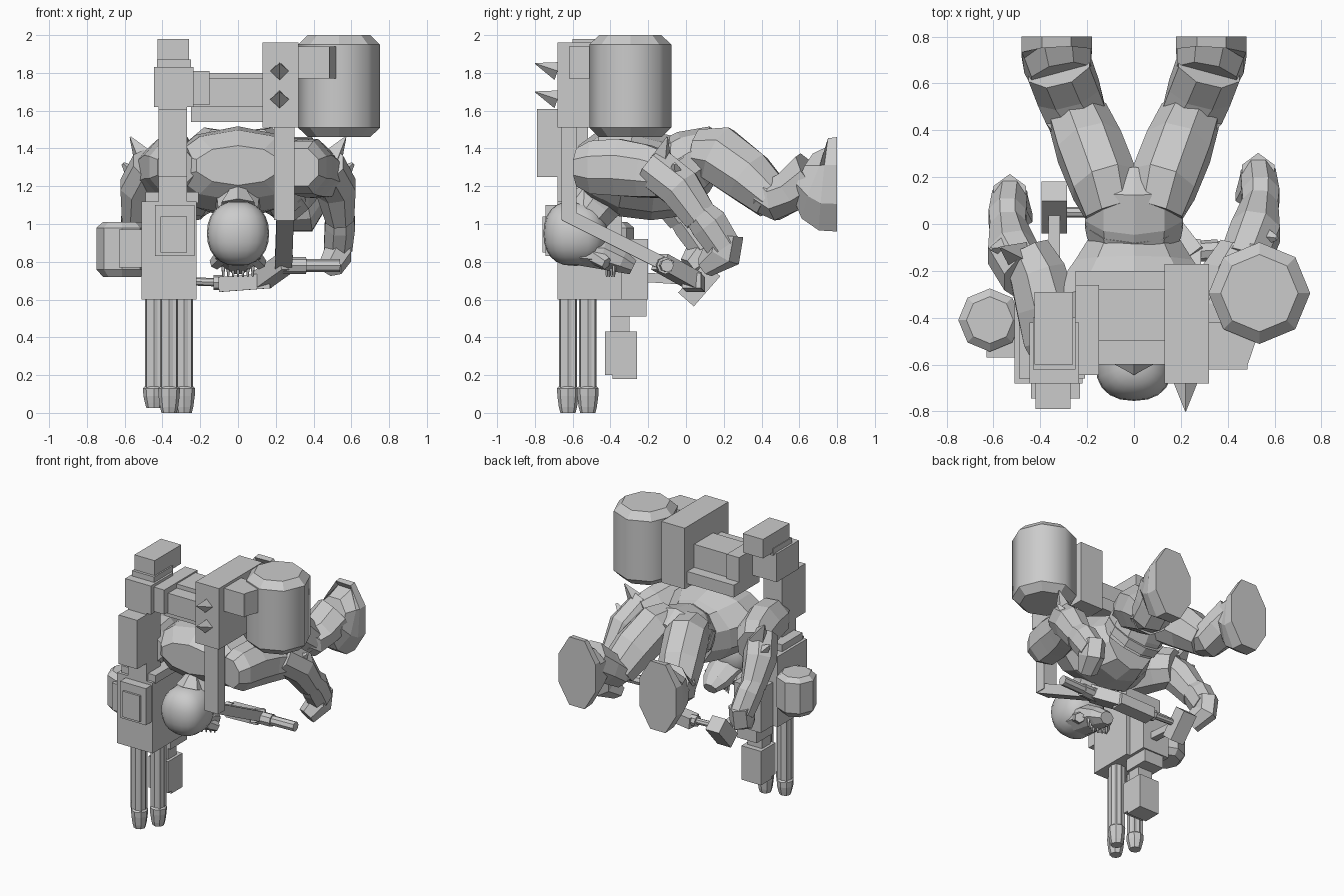
import bpy, bmesh, math
from mathutils import Vector, Matrix

if "Cube" in bpy.data.objects:
    bpy.data.objects.remove(bpy.data.objects["Cube"])

grey = bpy.data.materials.new("plain_grey")
grey.diffuse_color = (0.6, 0.6, 0.6, 1)
grey.use_nodes = True
grey.node_tree.nodes["Principled BSDF"].inputs["Base Color"].default_value = grey.diffuse_color


def finish(name, bm, smooth=False):
    bmesh.ops.recalc_face_normals(bm, faces=bm.faces[:])
    me = bpy.data.meshes.new(name)
    bm.to_mesh(me)
    bm.free()
    ob = bpy.data.objects.new(name, me)
    bpy.context.collection.objects.link(ob)
    me.materials.append(grey)
    if smooth:
        bpy.ops.object.select_all(action='DESELECT')
        bpy.context.view_layer.objects.active = ob
        ob.select_set(True)
        bpy.ops.object.shade_smooth_by_angle(angle=math.radians(50))
    return ob


def box(name, x0, x1, y0, y1, z0, z1):
    bm = bmesh.new()
    m = (Matrix.Translation(((x0 + x1) / 2, (y0 + y1) / 2, (z0 + z1) / 2))
         @ Matrix.Diagonal((x1 - x0, y1 - y0, z1 - z0, 1)))
    bmesh.ops.create_cube(bm, size=1, matrix=m)
    return finish(name, bm)


def beam(name, p, q, w, h):
    """Rectangular bar from p to q."""
    p, q = Vector(p), Vector(q)
    bm = bmesh.new()
    m = (Matrix.Translation((p + q) / 2) @ (q - p).to_track_quat('Y', 'Z').to_matrix().to_4x4()
         @ Matrix.Diagonal((w, (q - p).length, h, 1)))
    bmesh.ops.create_cube(bm, size=1, matrix=m)
    return finish(name, bm)


def rod(name, p, q, r0, r1, n=8):
    """Tapered rod or spike from p to q."""
    p, q = Vector(p), Vector(q)
    bm = bmesh.new()
    m = Matrix.Translation((p + q) / 2) @ (q - p).to_track_quat('Z', 'Y').to_matrix().to_4x4()
    bmesh.ops.create_cone(bm, cap_ends=True, segments=n, radius1=r0, radius2=r1,
                          depth=(q - p).length, matrix=m)
    return finish(name, bm)


def rings_to_mesh(name, rings):
    bm = bmesh.new()
    vs = [[bm.verts.new(p) for p in r] for r in rings]
    n = len(vs[0])
    for a, b in zip(vs, vs[1:]):
        for i in range(n):
            bm.faces.new((a[i], a[(i + 1) % n], b[(i + 1) % n], b[i]))
    bm.faces.new(vs[0])
    bm.faces.new(vs[-1])
    return finish(name, bm)


def loft(name, pts, n=8):
    """Faceted sections (x, y, z, half width, half height) along a path."""
    c = [Vector(p[:3]) for p in pts]
    k = 1 / math.cos(math.pi / n)
    rings = []
    for i, p in enumerate(pts):
        t = (c[min(i + 1, len(c) - 1)] - c[max(i - 1, 0)]).normalized()
        u = (Vector((1, 0, 0)) - t * t.x).normalized()
        v = t.cross(u)
        rings.append([c[i] + u * p[3] * k * math.cos(a) + v * p[4] * k * math.sin(a)
                      for a in ((j + .5) * 2 * math.pi / n for j in range(n))])
    return rings_to_mesh(name, rings)


def lathe(name, x, y, prof, n=8):
    """Vertical turned part from (radius, z) profile."""
    return rings_to_mesh(name, [[(x + r * math.cos(k * 2 * math.pi / n),
                                  y + r * math.sin(k * 2 * math.pi / n), z)
                                 for k in range(n)] for r, z in prof])


# Torso and pelvis, lying face down
loft("torso", [(0, -.57, 1.31, .22, .10), (0, -.48, 1.31, .33, .18), (0, -.32, 1.28, .36, .23),
               (0, -.16, 1.25, .25, .22), (0, -.04, 1.25, .18, .20)], 10)
loft("pelvis", [(0, -.06, 1.26, .19, .19), (0, .04, 1.33, .21, .17), (0, .14, 1.37, .21, .14),
                (0, .22, 1.35, .10, .09)], 10)
loft("belt", [(0, -.03, 1.27, .20, .19), (0, .02, 1.3, .21, .19)], 10)
loft("neck", [(0, -.36, 1.22, .15, .14), (0, -.46, 1.1, .11, .11), (0, -.54, 1.0, .10, .1)])
rod("collar_spike", (0, -.55, 1.1), (0, -.5, 1.24), .1, .01, 6)

# Head: blunt smooth skull with bony lower face
bm = bmesh.new()
bmesh.ops.create_uvsphere(bm, u_segments=20, v_segments=12, radius=1)
for v in bm.verts:
    v.co = [math.copysign(abs(c) ** e, c) * r + o for c, e, r, o in
            zip(v.co, (.88, .75, .92), (.165, .17, .172), (0, -.585, .95))]
finish("skull", bm, True)
loft("jaw", [(0, -.56, .85, .12, .07), (0, -.44, .84, .115, .08), (0, -.34, .80, .09, .06),
             (0, -.28, .77, .05, .04)])
for s in (-1, 1):
    rod("cheek", (s * .07, -.5, .84), (s * .12, -.42, .79), .05, .035, 6)
for i in range(7):
    x = (i - 3) * .026
    rod("tooth", (x, -.42 + abs(x) * .5, .78), (x, -.42 + abs(x) * .5, .72), .012, .005, 5)

for s, side, d in ((-1, "left", -.09), (1, "right", 0)):
    # Legs
    loft(side + "_thigh", [(s * .09, .06, 1.39, .12, .11), (s * .125, .17, 1.37, .14, .15),
                           (s * .19, .33, 1.25, .14, .14), (s * .24, .46, 1.13, .125, .11)])
    loft(side + "_shin", [(s * .23, .40, 1.16, .11, .10), (s * .25, .47, 1.13, .13, .11),
                          (s * .28, .56, 1.18, .135, .11), (s * .32, .67, 1.26, .135, .13)])
    loft(side + "_foot", [(s * .31, .63, 1.25, .13, .13), (s * .325, .70, 1.22, .145, .21),
                          (s * .33, .73, 1.21, .15, .245), (s * .33, .80, 1.21, .15, .25)])
    # Arms
    loft(side + "_shoulder", [(s * .33, -.57, 1.30, .10, .10), (s * .35, -.50, 1.30, .12, .14),
                              (s * .37, -.36, 1.30, .13, .15), (s * .41, -.22, 1.28, .12, .14),
                              (s * .46, -.12, 1.26, .10, .12)])
    loft(side + "_upper_arm", [(s * .46, -.18 + d / 2, 1.31, .10, .11),
                               (s * .52, -.03 + d, 1.19, .105, .11),
                               (s * .54, .08 + d, 1.03, .075, .09)])
    loft(side + "_forearm", [(s * .54, .03 + d, 1.10, .07, .07), (s * .54, .12 + d, 1.0, .08, .10),
                             (s * .53, .20 + d, .88, .075, .09)])
    loft(side + "_hand", [(s * .53, .20 + d, .94, .07, .09), (s * .53, .19 + d, .84, .07, .09),
                          (s * .49, .10 + d, .77, .06, .05)], 6)
    rod(side + "_shoulder_spike", (s * .49, -.14, 1.33), (s * .57, -.10, 1.46), .07, .005, 4)
    rod(side + "_arm_spike", (s * .53, -.05 + d / 2, 1.24), (s * .61, -.06 + d / 2, 1.32), .06, .01, 4)

# Heavy gun, barrels pointing down
box("gun_receiver", -.51, -.22, -.68, -.34, .60, 1.12)
box("gun_rear_housing", -.47, -.25, -.46, -.20, .60, .92)
box("gun_front_cover", -.44, -.23, -.745, -.67, .83, 1.1)
box("gun_front_rib", -.41, -.27, -.76, -.73, .85, 1.04)
box("gun_collar", -.49, -.21, -.66, -.42, 1.11, 1.17)
for x, y, z in ((-.445, -.52, .025), (-.365, -.625, 0), (-.285, -.52, 0)):
    lathe("barrel", x, y, [(.04, z), (.048, z + .03), (.056, .09), (.058, .13), (.047, .14), (.047, .6)], 8)
    for k in range(4):
        a = k * math.pi / 2 + math.pi / 4
        dx, dy = .038 * math.cos(a), .038 * math.sin(a)
        box("barrel_rib", x + dx - .012, x + dx + .012, y + dy - .012, y + dy + .012, .12, .6)
box("underslung_block", -.43, -.27, -.43, -.26, .20, .43)
box("underslung_core", -.41, -.29, -.40, -.30, .40, .62)
box("underslung_spine", -.43, -.27, -.40, -.21, .51, .62)
box("underslung_foot", -.43, -.27, -.39, -.26, .18, .21)

# Small drum beside the gun
lathe("ammo_drum", -.615, -.41, [(.10, .72), (.135, .76), (.135, .98), (.10, 1.01)], 8)
box("drum_mount", -.63, -.5, -.57, -.38, .77, .97)

# Rear grip
beam("grip_strut", (-.34, -.25, .72), (-.34, .05, .70), .05, .05)
beam("grip_box", (-.34, .0, .60), (-.34, .14, .76), .11, .11)
rod("grip_rod", (-.34, .05, .70), (-.08, .05, .69), .022, .022)
rod("grip_rod_collar", (-.13, .05, .69), (-.08, .05, .69), .04, .04)

# Upright carrying the gun
box("gun_upright", -.42, -.27, -.68, -.52, 1.12, 1.66)
box("upright_cover", -.42, -.27, -.79, -.67, 1.25, 1.61)
box("upright_head", -.445, -.235, -.68, -.42, 1.62, 1.83)
box("upright_step", -.43, -.25, -.62, -.40, 1.82, 1.87)
box("upright_cap", -.425, -.26, -.60, -.29, 1.84, 1.98)

# Crossbar to the hub, with a lower box on the back
box("crossbar", -.25, .14, -.50, -.28, 1.62, 1.80)
box("crossbar_front", -.25, .14, -.60, -.48, 1.62, 1.77)
box("crossbar_collar", -.25, -.15, -.645, -.26, 1.63, 1.81)
box("back_box", -.25, .14, -.50, -.20, 1.54, 1.63)
box("hub", .13, .32, -.68, -.17, 1.51, 1.96)
for z in (1.81, 1.66):
    rod("hub_spike", (.22, -.68, z), (.22, -.80, z + .04), .05, .002, 4)

# Large tank (round wall, crisp chamfers) and its bracket
tank = lathe("tank", .535, -.295, [(.165, 1.46), (.217, 1.51), (.217, 1.95), (.165, 2.0)], 8)
for p in tank.data.polygons:
    p.use_smooth = abs(p.normal.z) < .3
for e in tank.data.edges:
    z = [tank.data.vertices[i].co.z for i in e.vertices]
    e.use_edge_sharp = abs(z[0] - z[1]) < .001
box("tank_bracket", .31, .485, -.62, -.42, 1.77, 1.94)
beam("tank_bracket_corner", (.45, -.595, 1.855), (.50, -.45, 1.855), .07, .17)

# Support arm curving under the head
box("support_strap", .19, .30, -.66, -.58, 1.02, 1.52)
beam("support_slope", (.25, -.64, 1.05), (.24, -.08, .77), .09, .07)
beam("support_turn", (.26, -.14, .80), (.12, .04, .70), .10, .09)
beam("support_end", (.17, .03, .70), (-.1, .05, .68), .10, .08)
rod("handle_base", (.22, -.12, .78), (.36, -.11, .78), .045, .045)
rod("handle_tube", (.3, -.11, .78), (.54, -.10, .78), .035, .035)
